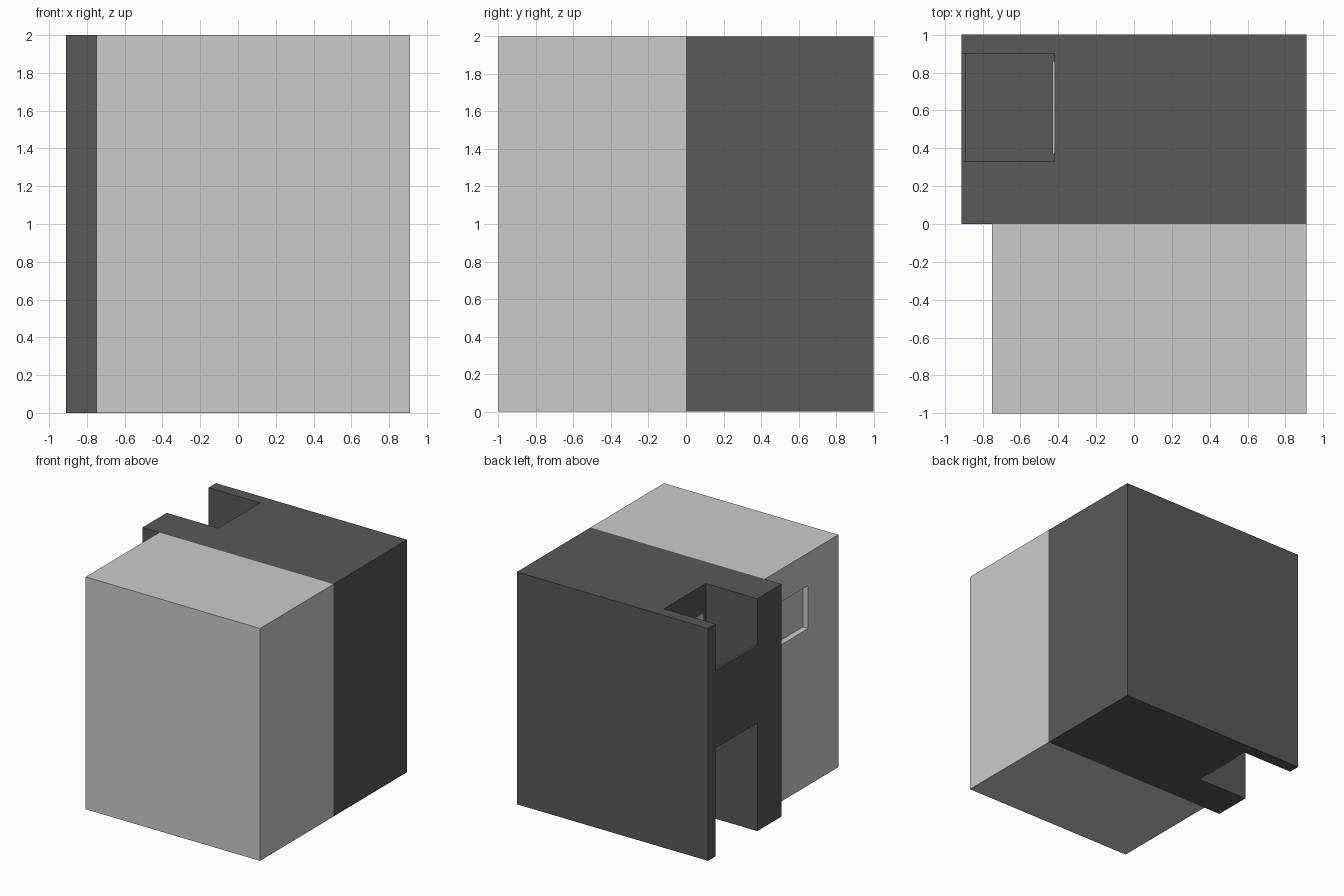
import bpy

if "Cube" in bpy.data.objects:
    bpy.data.objects.remove(bpy.data.objects["Cube"])


def material(name, rgb):
    m = bpy.data.materials.new(name)
    m.diffuse_color = (*rgb, 1)
    m.use_nodes = True
    m.node_tree.nodes["Principled BSDF"].inputs["Base Color"].default_value = m.diffuse_color
    return m


def box(name, x, y, z, mat=None):
    """Axis-aligned box from (min, max) pairs."""
    bpy.ops.mesh.primitive_cube_add(size=1)
    ob = bpy.context.object
    ob.name = name
    ob.location = [(a + b) / 2 for a, b in (x, y, z)]
    ob.scale = [b - a for a, b in (x, y, z)]
    bpy.ops.object.transform_apply(location=True, rotation=True, scale=True)
    if mat:
        ob.data.materials.append(mat)
    return ob


def cut(target, x, y, z):
    """Carve a box-shaped opening out of the target."""
    cutter = box("cutter", x, y, z)
    cutter.hide_render = True
    mod = target.modifiers.new("opening", "BOOLEAN")
    mod.operation = "DIFFERENCE"
    mod.solver = "EXACT"
    mod.object = cutter
    bpy.context.view_layer.objects.active = target
    bpy.ops.object.modifier_apply(modifier=mod.name)
    bpy.data.objects.remove(cutter)


dark = material("dark_grey", (0.1, 0.1, 0.1))
yellow = material("door_yellow", (0.55, 0.38, 0.03))

# Light front half with a recessed side window
front = box("front_block", (-0.75, 0.91), (-1, 0), (0, 2))
cut(front, (-0.9, -0.70), (-0.59, -0.14), (1.35, 1.72))

# Dark back half: ground-floor porch, open balcony, thin parapet
back = box("back_block", (-0.91, 0.91), (0, 1), (0, 2), dark)
bay = (0.33, 0.90)
cut(back, (-1.1, -0.42), bay, (-0.2, 0.93))
cut(back, (-1.1, -0.42), bay, (1.60, 2.2))
cut(back, (-0.89, -0.42), bay, (1.0, 1.7))

# Doors set against the inner walls of porch and balcony
box("porch_door", (-0.43, -0.40), (0.43, 0.77), (0, 0.75), yellow)
box("balcony_door", (-0.43, -0.40), (0.37, 0.86), (1.0, 1.76))
